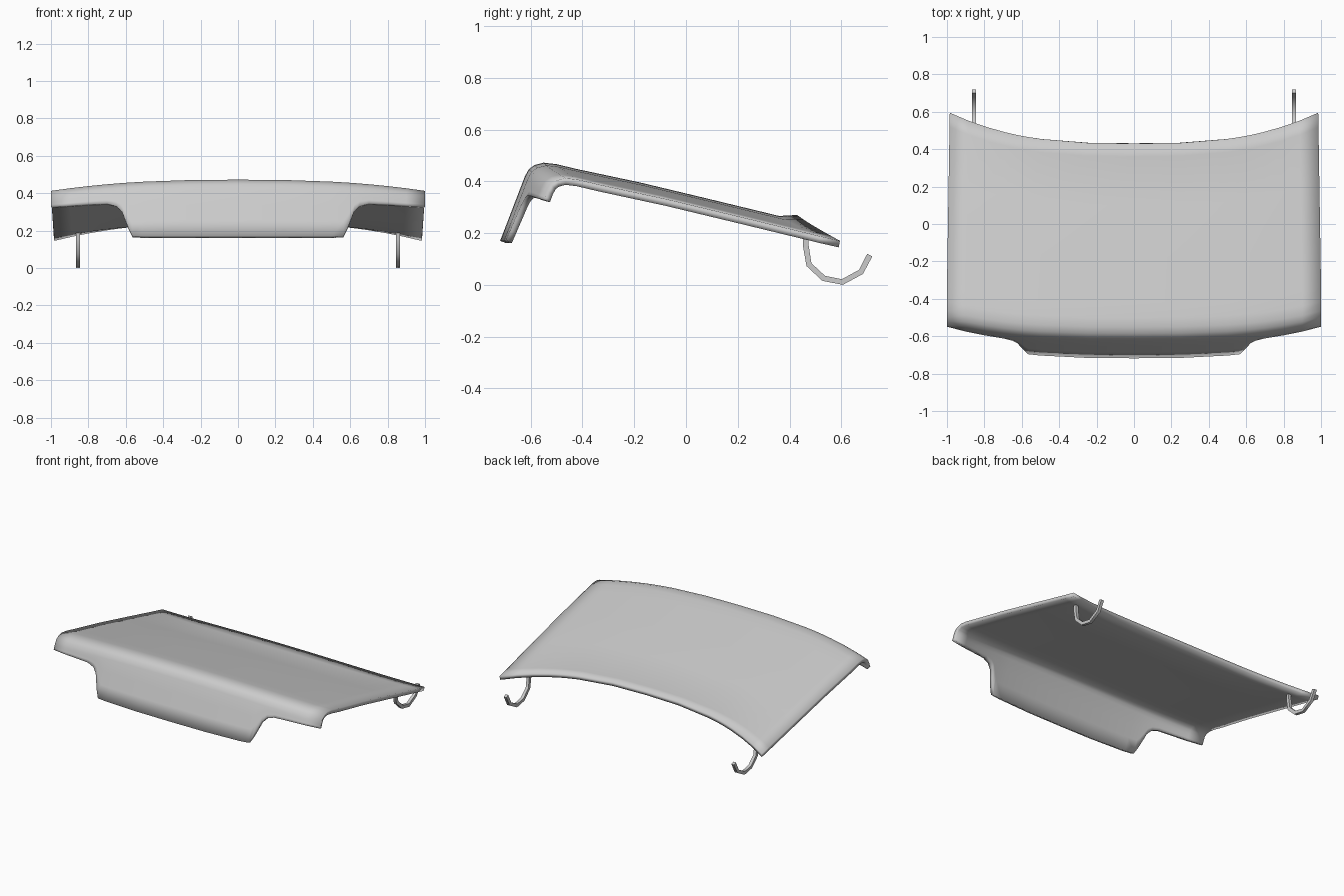
import bpy
import bmesh

cube = bpy.data.objects.get("Cube")
if cube:
    bpy.data.objects.remove(cube, do_unlink=True)


def make_material(name, rgb):
    mat = bpy.data.materials.new(name)
    mat.use_nodes = True
    mat.diffuse_color = (*rgb, 1)
    mat.node_tree.nodes["Principled BSDF"].inputs["Base Color"].default_value = (*rgb, 1)
    return mat


grey = make_material("panel grey", (0.6, 0.6, 0.6))


def new_object(name, bm):
    mesh = bpy.data.meshes.new(name)
    bm.to_mesh(mesh)
    bm.free()
    mesh.materials.append(grey)
    obj = bpy.data.objects.new(name, mesh)
    bpy.context.collection.objects.link(obj)
    return obj


def smooth(obj, angle):
    bpy.ops.object.select_all(action="DESELECT")
    obj.select_set(True)
    bpy.context.view_layer.objects.active = obj
    bpy.ops.object.shade_smooth_by_angle(angle=angle)


# Lower edge of the front skirt: half width and height
SKIRT = [(0, 0.17), (0.25, 0.17), (0.5, 0.17), (0.565, 0.172), (0.585, 0.21),
         (0.605, 0.26), (0.622, 0.305), (0.65, 0.333), (0.7, 0.346),
         (0.8, 0.342), (0.9, 0.335), (1, 0.328)]
# Centre line of the rounded crease, then of the sloping deck
CREASE = [(-0.622, 0.42), (-0.607, 0.447), (-0.585, 0.463), (-0.55, 0.472),
          (-0.5, 0.466), (-0.42, 0.447)]
DECK = [(-0.18, 0.396), (0.1, 0.329), (0.36, 0.266), (0.43, 0.27)]


def section(x, low):
    """Points of the lid from skirt bottom to rear edge at one width."""
    a = abs(x)
    drop = 0.06 * a ** 2.5
    shift = 0.085 * a ** 3
    depth = (0.42 - drop - low) / 0.25
    pts = []
    for v in (1, 0.66, 0.33):
        pts.append((x, -0.622 - 0.096 * depth * v + shift,
                    0.42 - drop - 0.25 * depth * v))
    pts += [(x, y + shift, z - drop) for y, z in CREASE]
    for y, z in DECK:
        t = (y + 0.42) / 0.85
        sag = (0.06 + 0.02 * t) * a ** 2.5
        if t > 0.99:
            sag = 0.1 * a ** 2.5
        rear = 0.165 * a ** 2.8
        pts.append((x * (1 - 0.015 * t), y + shift * (1 - t) + rear * t, z - sag))
    return pts


# Curved lid panel
columns = [(-x, z) for x, z in reversed(SKIRT[1:])] + SKIRT
bm = bmesh.new()
grid = [[bm.verts.new(p) for p in section(x, z)] for x, z in columns]
for left, right in zip(grid, grid[1:]):
    for i in range(len(left) - 1):
        bm.faces.new((left[i], right[i], right[i + 1], left[i + 1]))
lid = new_object("lid_panel", bm)
shell = lid.modifiers.new("thickness", "SOLIDIFY")
shell.thickness = 0.026
shell.offset = -1
smooth(lid, 0.6)

# Hinge hooks: square bar swept along a bent path
PATH = [(0.462, 0.19), (0.463, 0.15), (0.475, 0.078), (0.532, 0.025),
        (0.604, 0.011), (0.676, 0.05), (0.71, 0.115)]


def hook(name, x):
    bm = bmesh.new()
    rings = []
    for i, (y, z) in enumerate(PATH):
        y0, z0 = PATH[max(i - 1, 0)]
        y1, z1 = PATH[min(i + 1, len(PATH) - 1)]
        length = ((y1 - y0) ** 2 + (z1 - z0) ** 2) ** 0.5
        ny, nz = (z0 - z1) / length * 0.011, (y1 - y0) / length * 0.011
        rings.append([bm.verts.new((x + sx * 0.01, y + s * ny, z + s * nz))
                      for sx, s in ((-1, -1), (1, -1), (1, 1), (-1, 1))])
    for a, b in zip(rings, rings[1:]):
        for k in range(4):
            j = (k + 1) % 4
            bm.faces.new((a[k], a[j], b[j], b[k]))
    bm.faces.new(rings[0])
    bm.faces.new(rings[-1])
    bmesh.ops.recalc_face_normals(bm, faces=bm.faces)
    smooth(new_object(name, bm), 1.1)


hook("left_hinge_hook", 0.855)
hook("right_hinge_hook", -0.855)
